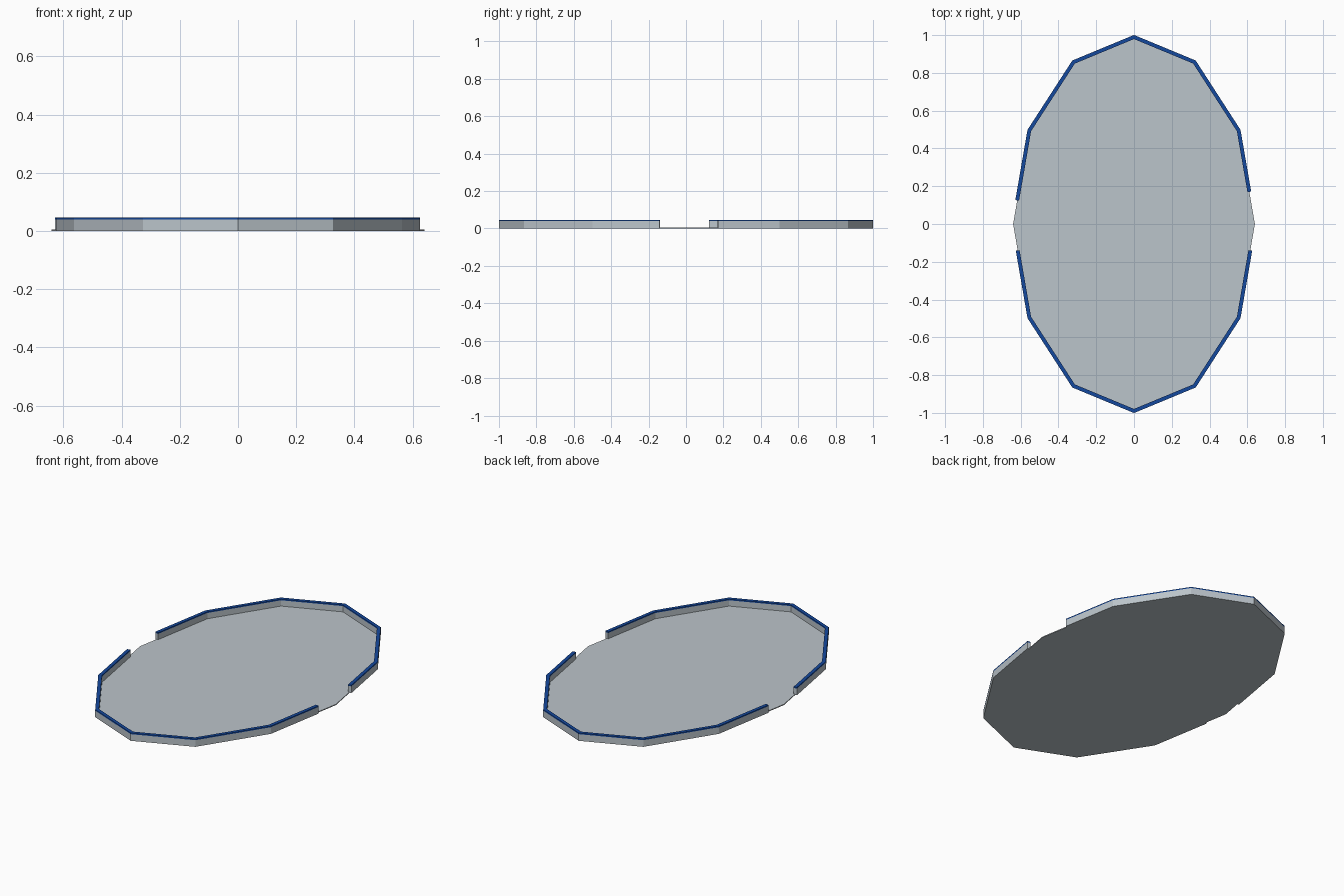
import bpy, math
from mathutils import Vector

if "Cube" in bpy.data.objects:
    bpy.data.objects.remove(bpy.data.objects["Cube"])

RX, RY = 0.64, 0.99      # floor radii of the twelve-sided oval
HALF = 0.01              # half the wall thickness
CAP_Z, TOP_Z = 0.039, 0.046


def material(name, rgb):
    m = bpy.data.materials.new(name)
    m.diffuse_color = (*rgb, 1)
    m.use_nodes = True
    m.node_tree.nodes["Principled BSDF"].inputs["Base Color"].default_value = m.diffuse_color
    return m


grey = material("light_grey", (0.50, 0.555, 0.595))
blue = material("deep_blue", (0.007, 0.065, 0.34))


def add_object(name, verts, faces, mat):
    me = bpy.data.meshes.new(name)
    me.from_pydata(verts, [], faces)
    me.materials.append(mat)
    ob = bpy.data.objects.new(name, me)
    bpy.context.collection.objects.link(ob)
    return ob


def corner(i):
    a = math.radians(30 * i)
    return Vector((RX * math.cos(a), RY * math.sin(a)))


# Thin floor plate
ring = [corner(i) for i in range(12)]
verts = [(p.x, p.y, z) for z in (0, 0.005) for p in ring]
faces = [tuple(range(11, -1, -1)), tuple(range(12, 24))]
faces += [(i, (i + 1) % 12, 12 + (i + 1) % 12, 12 + i) for i in range(12)]
add_object("floor_plate", verts, faces, grey)


def on_edge(a, b, y):
    return a.lerp(b, (y - a.y) / (b.y - a.y))


def strip(name, path, z0, z1, mat):
    """Mitred wall of constant thickness along a counter-clockwise path."""
    normals = []
    for a, b in zip(path, path[1:]):
        d = (b - a).normalized()
        normals.append(Vector((d.y, -d.x)))
    verts = []
    for i, p in enumerate(path):
        n0, n1 = normals[max(i - 1, 0)], normals[min(i, len(normals) - 1)]
        off = (n0 + n1) / (1 + n0.dot(n1)) * HALF
        o, q = p + off, p - off
        verts += [(o.x, o.y, z0), (o.x, o.y, z1), (q.x, q.y, z1), (q.x, q.y, z0)]
    faces = [(0, 1, 2, 3)]
    for i in range(len(path) - 1):
        k = 4 * i
        for j in range(4):
            n = (j + 1) % 4
            faces.append((k + j, k + 4 + j, k + 4 + n, k + n))
    k = 4 * (len(path) - 1)
    faces.append((k + 3, k + 2, k + 1, k))
    add_object(name, verts, faces, mat)


# Back and front walls, leaving gaps at both sides, each with a blue cap
for name, first, y_start, y_end in (("back", 0, 0.17, 0.125), ("front", 6, -0.14, -0.14)):
    c = [corner(first + i) for i in range(7)]
    path = [on_edge(c[0], c[1], y_start)] + c[1:6] + [on_edge(c[5], c[6], y_end)]
    strip(name + "_wall", path, 0, CAP_Z, grey)
    strip(name + "_wall_cap", path, CAP_Z, TOP_Z, blue)
